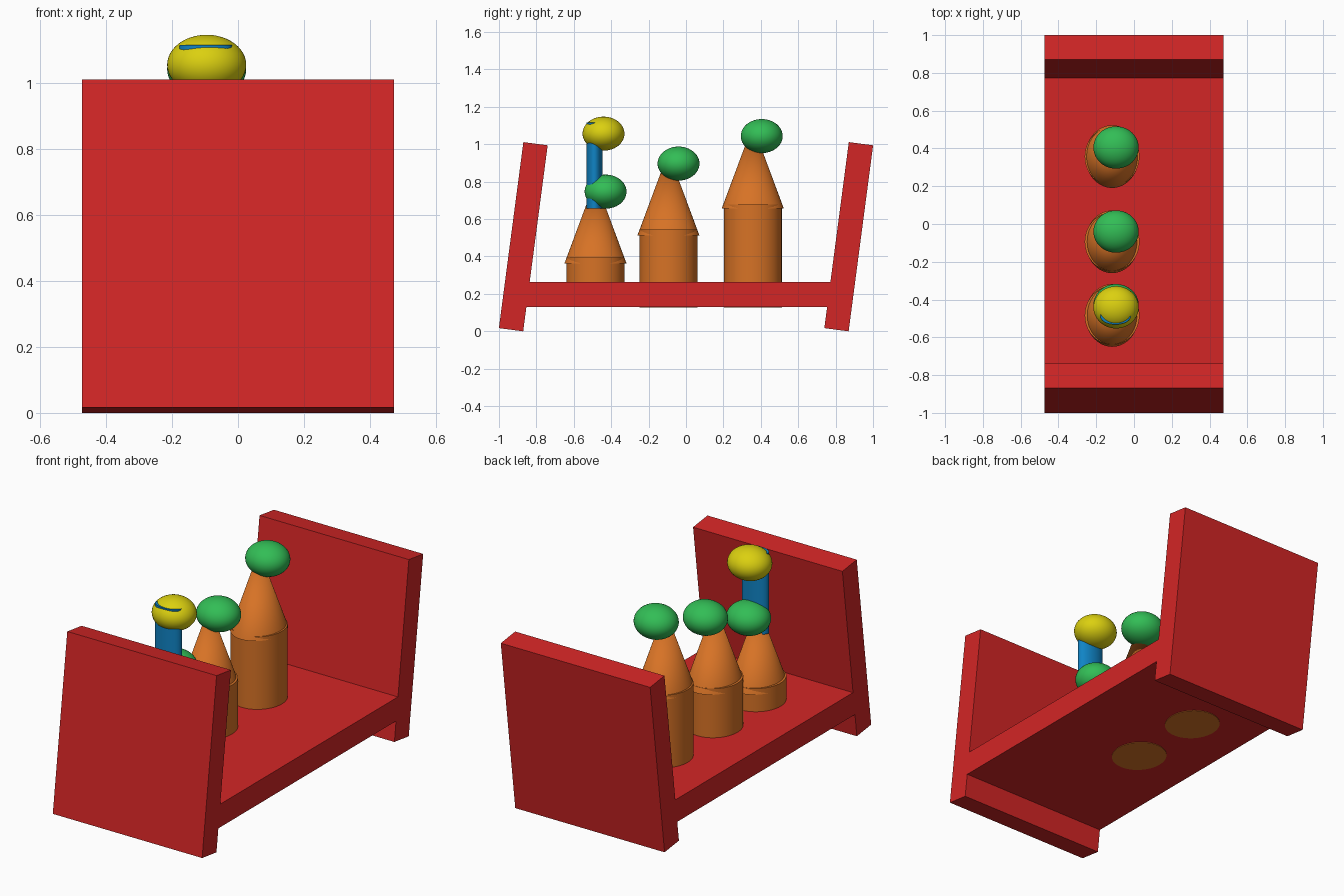
import bpy, math

if "Cube" in bpy.data.objects:
    bpy.data.objects.remove(bpy.data.objects["Cube"])


def material(name, rgb):
    m = bpy.data.materials.new(name)
    m.diffuse_color = (*rgb, 1.0)
    m.use_nodes = True
    m.node_tree.nodes["Principled BSDF"].inputs["Base Color"].default_value = m.diffuse_color
    return m


RED = material("red", (0.65, 0.019, 0.019))
ORANGE = material("orange", (0.68, 0.17, 0.019))
GREEN = material("green", (0.032, 0.51, 0.092))
YELLOW = material("yellow", (0.71, 0.63, 0.005))
BLUE = material("blue", (0.005, 0.23, 0.56))


def finish(name, mat, scale, smooth=True):
    ob = bpy.context.object
    ob.name = name
    ob.scale = scale
    ob.data.materials.append(mat)
    bpy.ops.object.transform_apply(location=False, rotation=False, scale=True)
    if smooth:
        bpy.ops.object.shade_smooth_by_angle(angle=math.radians(35))
    return ob


def box(name, mat, loc, size, tilt=0.0):
    bpy.ops.mesh.primitive_cube_add(size=1, location=loc, rotation=(tilt, 0, 0))
    finish(name, mat, size, smooth=False)


def column(name, mat, x, y, z0, z1, rx, ry, top=1.0):
    """Elliptical cylinder, or a cone when top is 0."""
    bpy.ops.mesh.primitive_cone_add(vertices=64, radius1=1, radius2=top,
                                    depth=z1 - z0, location=(x, y, (z0 + z1) / 2))
    finish(name, mat, (rx, ry, 1))


def ball(name, mat, y, z):
    bpy.ops.mesh.primitive_uv_sphere_add(segments=48, ring_count=24, radius=1,
                                         location=(-0.095, y, z))
    finish(name, mat, (0.12, 0.112, 0.091))


# Shelf and the two leaning end panels
box("shelf", RED, (0, -0.05, 0.196), (0.946, 1.70, 0.132))
for label, y in (("front", -0.87), ("back", 0.87)):
    box(label + "_panel", RED, (0, y, 0.505), (0.946, 0.131, 1.003), math.radians(-7.5))

# Bottles: body, conical shoulder and green stopper
# (name, centre y, body bottom, cone base, body top, stopper y, stopper z)
bottles = (
    ("short", -0.484, 0.16, 0.362, 0.395, -0.430, 0.746),
    ("middle", -0.094, 0.127, 0.511, 0.543, -0.040, 0.896),
    ("tall", 0.357, 0.127, 0.656, 0.678, 0.405, 1.043),
)
for name, y, bottom, base, top, sy, sz in bottles:
    column(name + "_bottle_body", ORANGE, -0.116, y, bottom, top, 0.145, 0.155)
    column(name + "_bottle_shoulder", ORANGE, -0.116, y, base, base + 0.446,
           0.142, 0.166, top=0.0)
    ball(name + "_bottle_stopper", GREEN, sy, sz)

# Blue stem with a yellow knob on the short bottle
column("stem", BLUE, -0.098, -0.489, 0.655, 1.116, 0.08, 0.043)
ball("stem_knob", YELLOW, -0.441, 1.056)
